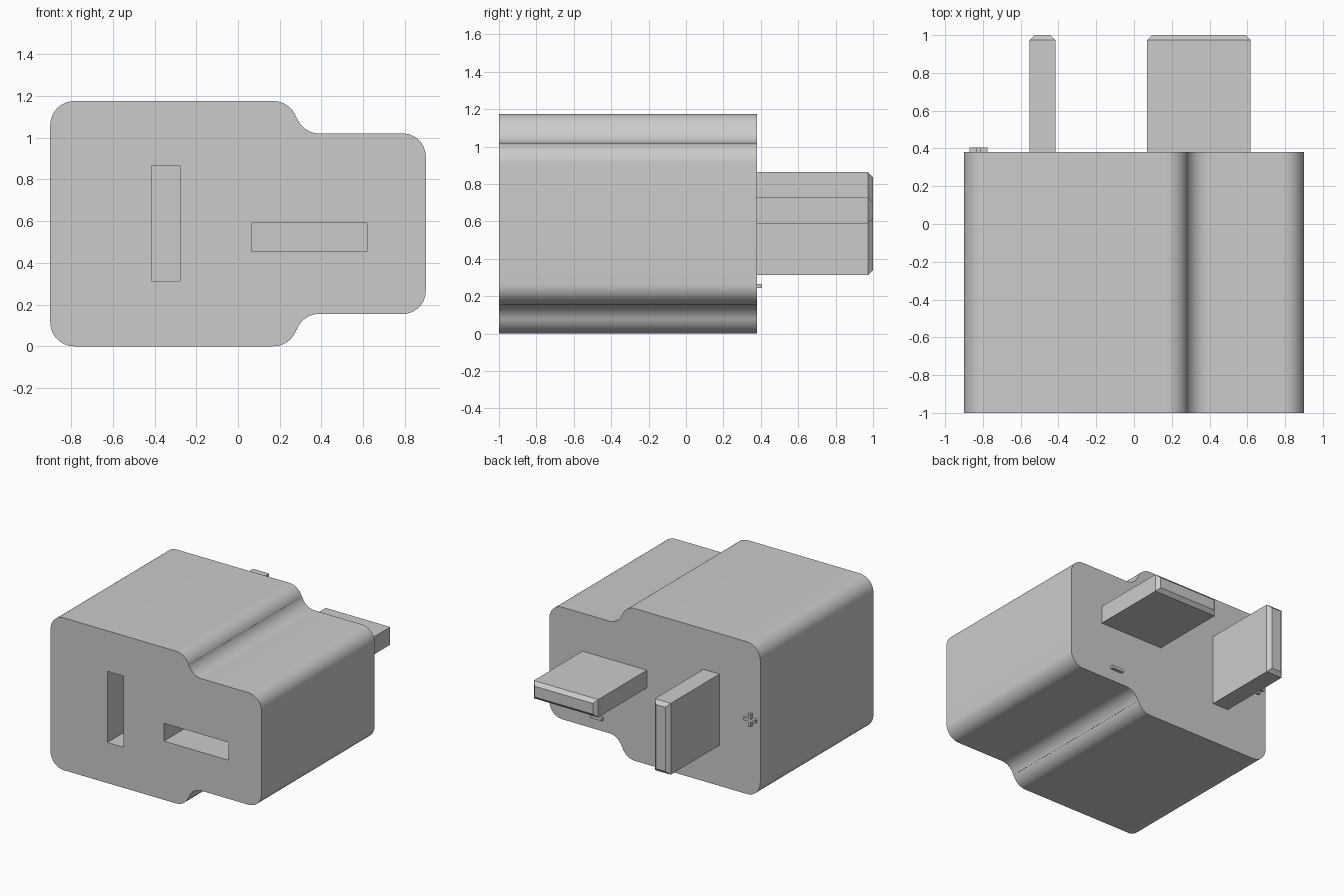
import bpy, bmesh, math
from mathutils import Vector

cube = bpy.data.objects.get("Cube")
if cube:
    bpy.data.objects.remove(cube, do_unlink=True)

MID_Z = 0.5875          # height of the horizontal symmetry plane
FRONT, BACK, TIP = -1.0, 0.38, 1.0

grey = bpy.data.materials.new("light_grey")
grey.use_nodes = True
grey.diffuse_color = (0.6, 0.6, 0.6, 1)
grey.node_tree.nodes["Principled BSDF"].inputs["Base Color"].default_value = (0.6, 0.6, 0.6, 1)


def make_object(name, bm):
    bmesh.ops.recalc_face_normals(bm, faces=bm.faces)
    mesh = bpy.data.meshes.new(name)
    bm.to_mesh(mesh)
    bm.free()
    mesh.materials.append(grey)
    obj = bpy.data.objects.new(name, mesh)
    bpy.context.collection.objects.link(obj)
    return obj


def extrude_profile(name, points, y0, y1):
    """Extrude an xz outline along y."""
    bm = bmesh.new()
    face = bm.faces.new([bm.verts.new((x, y0, z)) for x, z in points])
    result = bmesh.ops.extrude_face_region(bm, geom=[face])
    moved = [v for v in result["geom"] if isinstance(v, bmesh.types.BMVert)]
    bmesh.ops.translate(bm, verts=moved, vec=Vector((0, y1 - y0, 0)))
    return make_object(name, bm)


def box(name, x, z, y0, y1):
    outline = [(x[0], z[0]), (x[1], z[0]), (x[1], z[1]), (x[0], z[1])]
    return extrude_profile(name, outline, y0, y1)


def arc(cx, cz, r, start, end, steps=12):
    angles = [math.radians(start + (end - start) * i / steps) for i in range(steps + 1)]
    return [(cx + r * math.cos(a), cz + r * math.sin(a)) for a in angles]


def prong(name, x, z):
    """Flat blade with a chamfered tip."""
    obj = box(name, x, z, BACK - 0.01, TIP)
    bm = bmesh.new()
    bm.from_mesh(obj.data)
    edges = [e for e in bm.edges if all(v.co.y > TIP - 0.001 for v in e.verts)]
    bmesh.ops.bevel(bm, geom=edges, offset=0.027, segments=1, affect='EDGES')
    bm.to_mesh(obj.data)
    bm.free()
    return obj


# Body outline: upper half, then mirrored about the middle height
upper = arc(0.79, 0.91, 0.11, 0, 90)
upper += arc(0.39, 1.135, 0.115, 270, 198.8)
upper += arc(0.17, 1.06, 0.115, 18.8, 90)
upper += arc(-0.785, 1.06, 0.115, 90, 180)
lower = [(x, 2 * MID_Z - z) for x, z in reversed(upper)]
body = extrude_profile("body", upper + lower, FRONT, BACK)

# Socket slots cut into the front
slots = [
    box("vertical_slot_cutter", (-0.415, -0.278), (0.313, 0.863), FRONT - 0.1, FRONT + 0.7),
    box("horizontal_slot_cutter", (0.068, 0.618), (0.453, 0.59), FRONT - 0.1, FRONT + 0.7),
]
for cutter in slots:
    cutter.hide_render = True
    mod = body.modifiers.new("slot", 'BOOLEAN')
    mod.operation = 'DIFFERENCE'
    mod.solver = 'EXACT'
    mod.object = cutter
bpy.context.view_layer.objects.active = body
body.select_set(True)
for mod in list(body.modifiers):
    bpy.ops.object.modifier_apply(modifier=mod.name)
for cutter in slots:
    bpy.data.objects.remove(cutter, do_unlink=True)
bpy.ops.object.shade_smooth_by_angle(angle=math.radians(30))

# Prongs on the back
prong("vertical_prong", (-0.552, -0.415), (0.313, 0.863))
prong("horizontal_prong", (0.068, 0.618), (0.59, 0.727))

# Raised polarity marks on the back
half, thin = 0.048, 0.011
cx, cz = -0.823, MID_Z
plus = []
for sx, sz in ((1, 1), (-1, 1), (-1, -1), (1, -1)):
    corner = [(half, thin), (thin, thin), (thin, half)]
    if sx * sz < 0:
        corner.reverse()
    plus += [(cx + sx * x, cz + sz * z) for x, z in corner]
extrude_profile("plus_mark", plus, BACK - 0.005, BACK + 0.025)
box("minus_mark", (0.437, 0.537), (0.244, 0.266), BACK - 0.005, BACK + 0.025)
